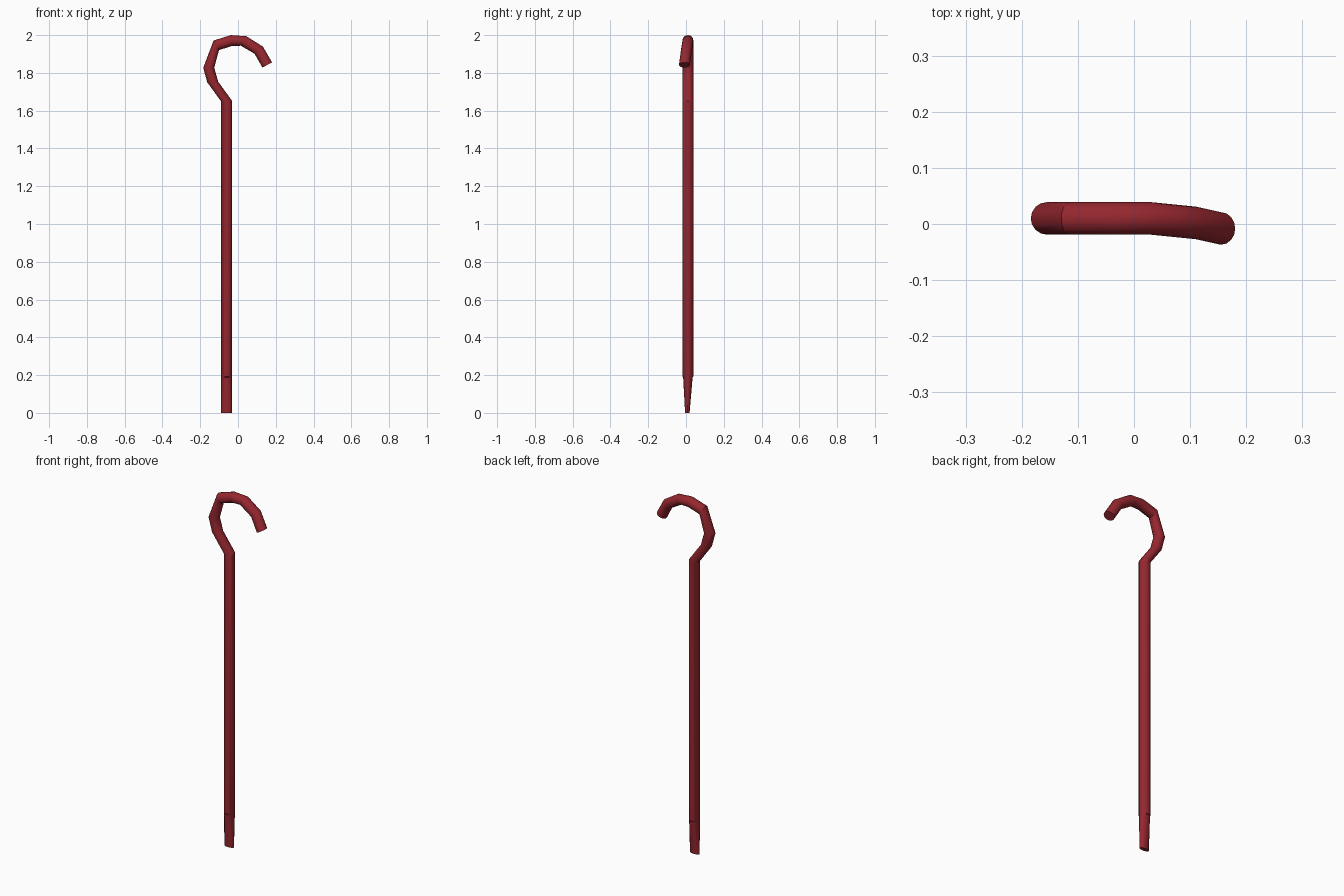
import bpy, bmesh, math

if "Cube" in bpy.data.objects:
    bpy.data.objects.remove(bpy.data.objects["Cube"])

SIDES = 16
R = 0.029

# Rings along the rod: centre x, y, z, direction of the outer edge (degrees), depth radius
RINGS = [
    (-0.06, 0.007, 0.0, 180, 0.012),
    (-0.06, 0.01, 0.188, 180, 0.025),
    (-0.06, 0.01, 0.192, 180, R),
    (-0.06, 0.01, 1.65, 183, R),
    (-0.134, 0.01, 1.752, 183, R),
    (-0.155, 0.01, 1.827, 180, R),
    (-0.115, 0.01, 1.946, 120, R),
    (-0.035, 0.01, 1.971, 95, R),
    (0.03, 0.01, 1.969, 60, R),
    (0.11, 0.002, 1.92, 41, R),
    (0.155, -0.008, 1.842, 29, R),
]


def sweep(name, rings):
    bm = bmesh.new()
    loops = []
    for x, y, z, ang, depth in rings:
        a = math.radians(ang)
        loop = []
        for i in range(SIDES):
            t = 2 * math.pi * i / SIDES
            u = R * math.cos(t)
            loop.append(bm.verts.new((x + u * math.cos(a), y + depth * math.sin(t),
                                      z + u * math.sin(a))))
        loops.append(loop)
    for lo, hi in zip(loops, loops[1:]):
        for i in range(SIDES):
            j = (i + 1) % SIDES
            bm.faces.new((lo[i], lo[j], hi[j], hi[i]))
    bm.faces.new(loops[0])
    bm.faces.new(loops[-1])
    bmesh.ops.recalc_face_normals(bm, faces=bm.faces)
    mesh = bpy.data.meshes.new(name)
    bm.to_mesh(mesh)
    bm.free()
    obj = bpy.data.objects.new(name, mesh)
    bpy.context.collection.objects.link(obj)
    return obj


# Shaft with flattened tip and hooked handle, one continuous rod
rod = sweep("hooked_rod", RINGS)
mat = bpy.data.materials.new("dark_red")
mat.diffuse_color = (0.3, 0.02, 0.028, 1)
mat.use_nodes = True
mat.node_tree.nodes["Principled BSDF"].inputs["Base Color"].default_value = mat.diffuse_color
rod.data.materials.append(mat)
bpy.context.view_layer.objects.active = rod
rod.select_set(True)
bpy.ops.object.shade_smooth_by_angle(angle=math.radians(30))
